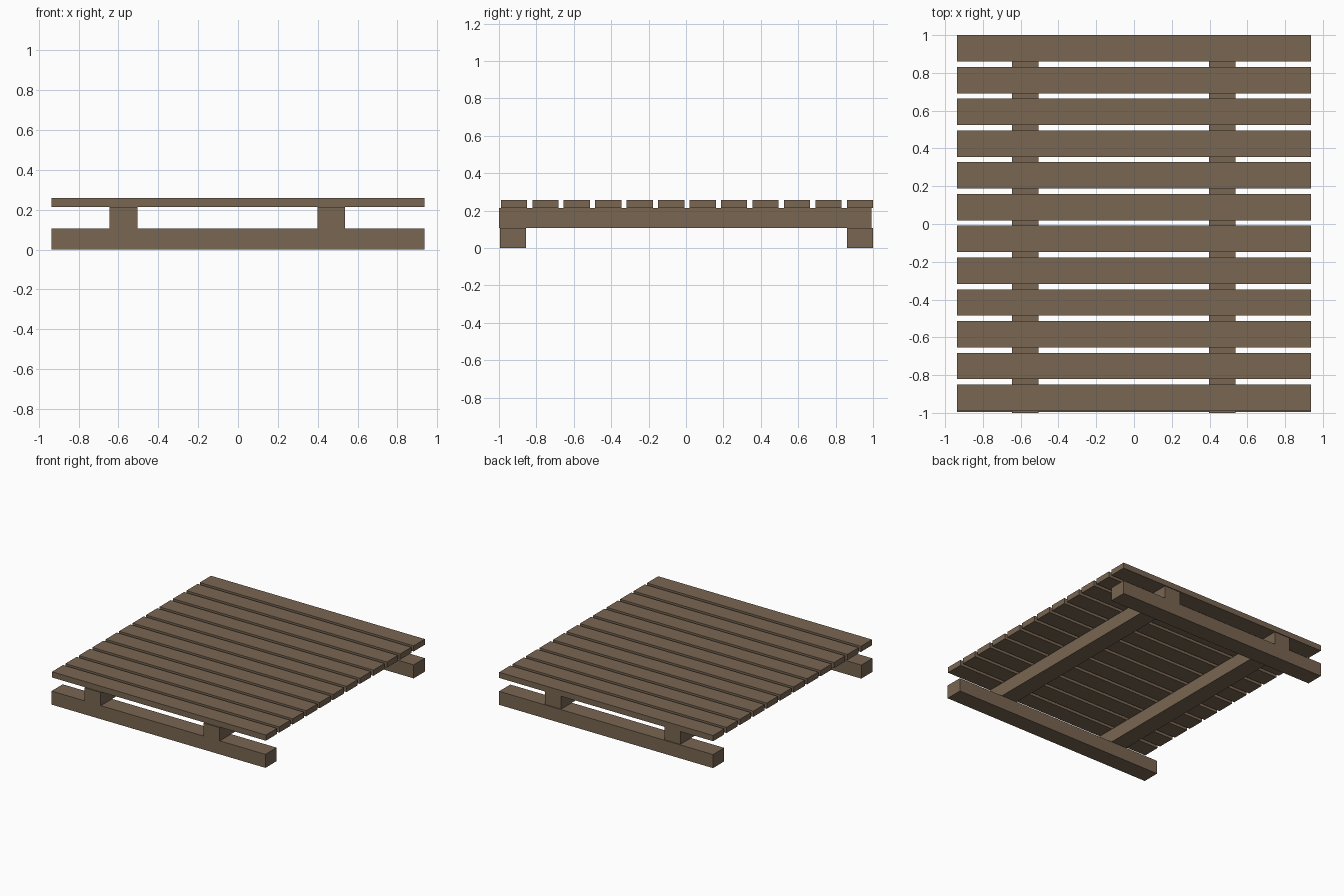
import bpy

if "Cube" in bpy.data.objects:
    bpy.data.objects.remove(bpy.data.objects["Cube"])

wood = bpy.data.materials.new("weathered_brown_wood")
wood.diffuse_color = (0.19, 0.133, 0.085, 1)
wood.use_nodes = True
wood.node_tree.nodes["Principled BSDF"].inputs["Base Color"].default_value = wood.diffuse_color


def box(name, x, y, z):
    """Axis-aligned plank from (min, max) ranges."""
    bpy.ops.mesh.primitive_cube_add(
        size=1, location=[(a + b) / 2 for a, b in (x, y, z)])
    ob = bpy.context.object
    ob.name = name
    ob.scale = [b - a for a, b in (x, y, z)]
    bpy.ops.object.transform_apply(location=False, rotation=False, scale=True)
    ob.data.materials.append(wood)


HALF_X = 0.937
PLANK = 0.14

# Bottom runners along x
for name, y in (("front_runner", -0.995), ("back_runner", 0.86)):
    box(name, (-HALF_X, HALF_X), (y, y + PLANK), (0, 0.107))

# Joists resting on the runners
for name, x in (("left_joist", -0.645), ("right_joist", 0.398)):
    box(name, (x, x + PLANK), (-1.0, 0.993), (0.107, 0.213))

# Twelve evenly spaced deck slats
COUNT = 12
for i in range(COUNT):
    y = -0.99 + i * (0.86 + 0.99) / (COUNT - 1)
    box(f"deck_slat_{i + 1}", (-HALF_X, HALF_X), (y, y + PLANK), (0.213, 0.258))
